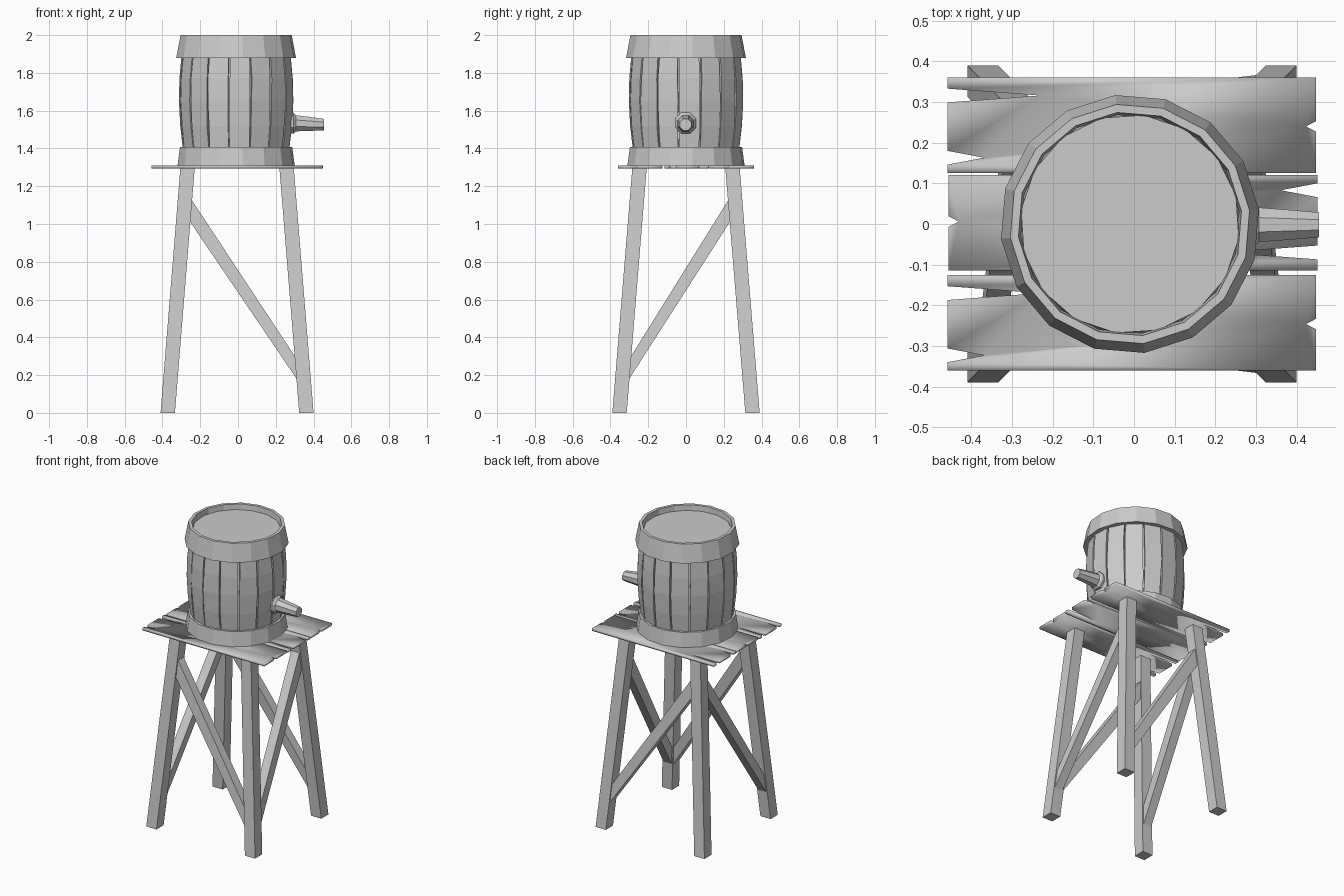
import bpy, bmesh, math, random
from mathutils import Vector

if "Cube" in bpy.data.objects:
    bpy.data.objects.remove(bpy.data.objects["Cube"])

random.seed(4)
CX = -0.005           # stand centre
BX = -0.01            # barrel centre


def make(name, verts, faces, smooth=False):
    me = bpy.data.meshes.new(name)
    me.from_pydata([tuple(v) for v in verts], [], faces)
    bm = bmesh.new()
    bm.from_mesh(me)
    bmesh.ops.recalc_face_normals(bm, faces=bm.faces)
    for f in bm.faces:
        f.smooth = smooth
    bm.to_mesh(me)
    bm.free()
    ob = bpy.data.objects.new(name, me)
    bpy.context.collection.objects.link(ob)
    return ob


def loft(name, rings, closed=False, smooth=False):
    """Join equal rings of points; cap the ends, or close the loop of rings."""
    n, m = len(rings[0]), len(rings)
    verts = [p for r in rings for p in r]
    faces = []
    for i in range(m if closed else m - 1):
        a, b = i * n, (i + 1) % m * n
        faces += [(a + j, a + (j + 1) % n, b + (j + 1) % n, b + j) for j in range(n)]
    if not closed:
        faces += [tuple(range(n)), tuple(range((m - 1) * n, m * n))]
    return make(name, verts, faces, smooth)


def circle(r, z, n=16, start=6.5):
    return [(BX + r * math.cos(math.radians(start) + 2 * math.pi * i / n),
             r * math.sin(math.radians(start) + 2 * math.pi * i / n), z) for i in range(n)]


# Splayed legs
def leg_x(z):
    return 0.367 - 0.105 * z / 1.3


def leg_y(z):
    return 0.352 - 0.106 * z / 1.3


H = 0.038
for sx, nx in ((-1, "left"), (1, "right")):
    for sy, ny in ((-1, "front"), (1, "back")):
        loft(f"{ny}_{nx}_leg",
             [[(CX + sx * leg_x(z) + a * H, sy * leg_y(z) + b * H, z)
               for a, b in ((-1, -1), (1, -1), (1, 1), (-1, 1))] for z in (0, 1.297)])

# Diagonal braces, one on each side
HIGH, LOW, D = (1.015, 1.13), (0.175, 0.295), 0.03


def brace(name, axis, side, high_sign):
    rings = []
    for (z0, z1), s in ((HIGH, high_sign), (LOW, -high_sign)):
        ring = []
        for z, d in ((z0, -D), (z0, D), (z1, D), (z1, -D)):
            if axis == "x":
                ring.append((CX + s * (leg_x(z) - 0.034), side * leg_y(z) + d, z))
            else:
                ring.append((CX + side * leg_x(z) + d, s * (leg_y(z) - 0.034), z))
        rings.append(ring)
    loft(name, rings)


brace("front_brace", "x", -1, -1)
brace("back_brace", "x", 1, -1)
brace("left_brace", "y", -1, 1)
brace("right_brace", "y", 1, 1)

# Platform planks with split ends; the middle one is turned round
outline = [(-0.455, -0.1175), (0.452, -0.1175), (0.452, -0.016), (0.427, -0.003), (0.452, 0.01),
           (0.452, 0.1175), (-0.455, 0.1175), (-0.455, 0.09), (-0.228, 0.073), (-0.455, 0.056),
           (-0.455, -0.063), (-0.365, -0.08), (-0.455, -0.097)]
for name, y, s in (("back_plank", 0.243, 1), ("middle_plank", 0.003, -1), ("front_plank", -0.243, 1)):
    loft(name, [[(-0.004 * abs(s) + s * px, y + s * py, z) for px, py in outline]
                for z in (1.295, 1.311)], smooth=True)

# Barrel core behind the staves
loft("barrel_core", [circle(r, z, start=15) for r, z in
                     ((0.27, 1.312), (0.275, 1.40), (0.288, 1.58), (0.288, 1.72), (0.275, 1.88), (0.27, 1.965))])

# Staves with uneven gaps
for k in range(16):
    rings = []
    for r, z in ((0.283, 1.39), (0.298, 1.52), (0.305, 1.65), (0.302, 1.77), (0.291, 1.89)):
        a0 = math.radians(15 + 22.5 * k + random.uniform(0.3, 1.3))
        a1 = math.radians(15 + 22.5 * (k + 1) - random.uniform(0.3, 1.3))
        rings.append([(BX + q * math.cos(a), q * math.sin(a), z)
                      for q, a in ((r - 0.03, a0), (r, a0), (r, a1), (r - 0.03, a1))])
    loft(f"stave_{k + 1}", rings)

# Bands
loft("top_band", [circle(r, z) for r, z in
                  ((0.28, 1.88), (0.319, 1.88), (0.296, 2.0), (0.276, 2.0), (0.27, 1.94))], closed=True)
loft("bottom_band", [circle(r, z) for r, z in
                     ((0.27, 1.311), (0.312, 1.311), (0.299, 1.407), (0.27, 1.407))], closed=True)

# Spigot on the right side
loft("spigot", [[(x, -0.002 + r * math.cos(math.pi * (i + .5) / 4), z + r * math.sin(math.pi * (i + .5) / 4))
                 for i in range(8)]
                for x, r, z in ((0.27, 0.06, 1.534), (0.293, 0.06, 1.534), (0.308, 0.046, 1.533),
                                (0.38, 0.04, 1.53), (0.455, 0.033, 1.526))])
